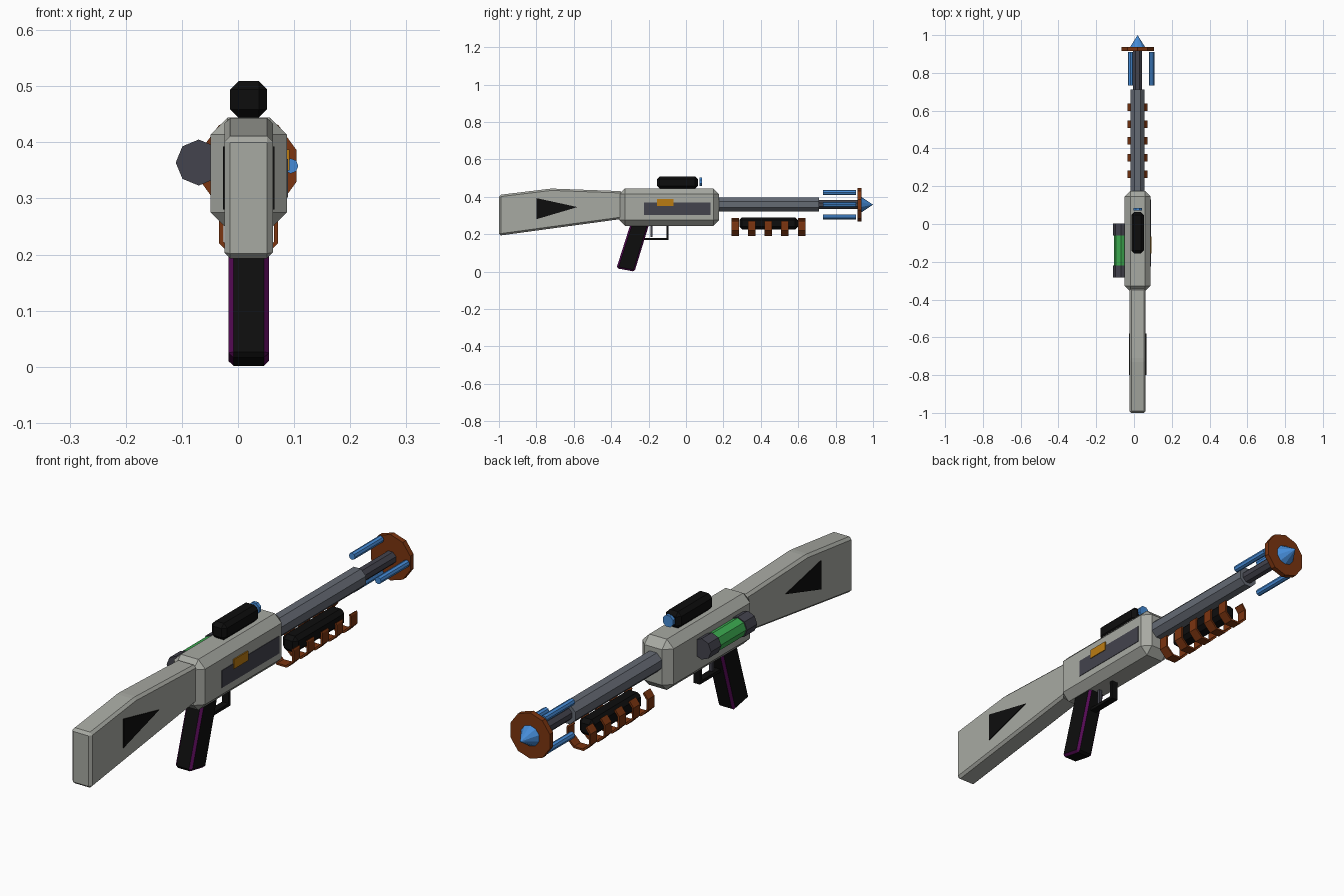
import bpy, bmesh, math
from mathutils import Vector

if "Cube" in bpy.data.objects:
    bpy.data.objects.remove(bpy.data.objects["Cube"])

CX = 0.019   # centre line of the rifle
AZ = 0.358   # height of the barrel axis


def material(name, r, g, b):
    m = bpy.data.materials.new(name)
    m.diffuse_color = (r, g, b, 1)
    m.use_nodes = True
    m.node_tree.nodes["Principled BSDF"].inputs["Base Color"].default_value = m.diffuse_color
    return m


GREY = material("light_grey", 0.39, 0.40, 0.365)
BLACK = material("black", 0.004, 0.004, 0.004)
DARK = material("dark_grey", 0.056, 0.056, 0.074)
SLATE = material("slate_grey", 0.13, 0.145, 0.175)
COPPER = material("copper_brown", 0.20, 0.035, 0.005)
BLUE = material("blue", 0.06, 0.26, 0.68)
GREEN = material("green", 0.045, 0.40, 0.08)
GOLD = material("amber", 0.50, 0.20, 0.006)
PURPLE = material("purple", 0.09, 0.003, 0.09)


def finish(name, bm, *mats):
    bmesh.ops.recalc_face_normals(bm, faces=bm.faces[:])
    me = bpy.data.meshes.new(name)
    bm.to_mesh(me)
    bm.free()
    for m in mats:
        me.materials.append(m)
    ob = bpy.data.objects.new(name, me)
    bpy.context.collection.objects.link(ob)
    return ob


def slab(name, profile, x0, x1, mat, bevel=0.0):
    """Extrude a (y, z) outline from x0 to x1 and chamfer its edges."""
    bm = bmesh.new()
    face = bm.faces.new([bm.verts.new((x0, y, z)) for y, z in profile])
    ext = bmesh.ops.extrude_face_region(bm, geom=[face])["geom"]
    verts = [v for v in ext if isinstance(v, bmesh.types.BMVert)]
    bmesh.ops.translate(bm, verts=verts, vec=(x1 - x0, 0, 0))
    bmesh.ops.recalc_face_normals(bm, faces=bm.faces[:])
    if bevel:
        bmesh.ops.bevel(bm, geom=bm.edges[:], offset=bevel, segments=1,
                        profile=0.5, affect='EDGES')
    return finish(name, bm, mat)


def box(name, x, y, z, mat, bevel=0.0):
    outline = [(y[0], z[0]), (y[1], z[0]), (y[1], z[1]), (y[0], z[1])]
    return slab(name, outline, x[0], x[1], mat, bevel)


def tube(name, stations, mat, n=8, x=CX, z=AZ, rot=0.0):
    """Loft n-gons along y through (y, radius) stations; radius 0 is a point."""
    bm = bmesh.new()
    rings = []
    for y, r in stations:
        angles = [rot + 2 * math.pi * i / n for i in range(n)]
        rings.append([bm.verts.new((x + r * math.cos(a), y, z + r * math.sin(a)))
                      for a in angles] if r else [bm.verts.new((x, y, z))])
    for a, b in zip(rings, rings[1:]):
        for i in range(n):
            j = (i + 1) % n
            top = [b[j], b[i]] if len(b) > 1 else [b[0]]
            bm.faces.new([a[i], a[j]] + top)
    for ring in (rings[0], rings[-1]):
        if len(ring) > 1:
            bm.faces.new(ring)
    return finish(name, bm, mat)


# Shoulder stock with triangular inlays on both sides
slab("stock", [(-1, 0.192), (-0.34, 0.282), (-0.34, 0.43), (-0.72, 0.444), (-1, 0.41)],
     CX - 0.043, CX + 0.043, GREY, 0.01)
for side, label in ((1, "right"), (-1, "left")):
    slab("stock_inlay_" + label, [(-0.80, 0.28), (-0.58, 0.345), (-0.80, 0.393)],
         CX + side * 0.04, CX + side * 0.046, BLACK)

# Receiver with side plates
box("receiver", (CX - 0.068, CX + 0.068), (-0.357, 0.176), (0.245, 0.444), GREY, 0.03)
box("side_plate", (CX + 0.064, CX + 0.070), (-0.225, 0.13), (0.302, 0.37), DARK)
box("side_switch", (CX + 0.065, CX + 0.073), (-0.155, -0.067), (0.35, 0.387), GOLD)

# Grip: the chamfers beside its left and right faces are purple
grip = slab("grip", [(-0.372, 0.018), (-0.275, 0.0), (-0.195, 0.26), (-0.295, 0.26)],
            CX - 0.036, CX + 0.036, BLACK, 0.009)
grip.data.materials.append(PURPLE)
for p in grip.data.polygons:
    if 0.3 < abs(p.normal.x) < 0.9:
        p.material_index = 1

# Trigger and guard
slab("trigger_guard", [(-0.225, 0.168), (-0.093, 0.168), (-0.093, 0.25), (-0.105, 0.25),
                       (-0.105, 0.18), (-0.225, 0.18)], CX - 0.014, CX + 0.014, BLACK)
box("trigger", (CX - 0.007, CX + 0.007), (-0.19, -0.178), (0.185, 0.25), DARK)

# Scope and its front lens
box("scope", (CX - 0.033, CX + 0.033), (-0.156, 0.063), (0.444, 0.509), BLACK, 0.015)
tube("scope_lens", [(0.072, 0.024), (0.085, 0.024)], BLUE, z=0.481, rot=math.pi / 8)

# Energy cell on the left side
tube("cell_glass", [(-0.225, 0.037), (-0.055, 0.037)], GREEN, x=-0.07, z=0.364)
for label, y0, y1 in (("rear", -0.283, -0.22), ("front", -0.06, 0.003)):
    tube("cell_cap_" + label, [(y0, 0.041), (y1, 0.041)], DARK, x=-0.07, z=0.364)

# Barrel, inner barrel, emitter disc and tip
tube("barrel", [(0.15, 0.041), (0.712, 0.041)], SLATE, rot=math.pi / 8)
tube("inner_barrel", [(0.70, 0.026), (0.93, 0.026)], DARK, rot=math.pi / 8)
tube("emitter_disc", [(0.917, 0.09), (0.938, 0.09)], COPPER, n=10, rot=math.pi / 10)
tube("emitter_tip", [(0.935, 0.043), (1.0, 0)], BLUE, n=10, rot=math.pi / 10)
for i in range(3):
    a = i * 2 * math.pi / 3
    tube("emitter_rod_%d" % (i + 1), [(0.732, 0.0135), (0.91, 0.0135)], BLUE,
         x=CX + 0.075 * math.cos(a), z=AZ + 0.075 * math.sin(a))

# Fore grip core hanging under the barrel
box("fore_grip", (CX - 0.033, CX + 0.033), (0.285, 0.598), (0.225, 0.29), BLACK, 0.015)

# Open coil bands around the fore grip
arc = [math.radians(d) for d in (127, 157.5, 202.5, 247.5, 292.5, 337.5, 382.5, 390)]
for k in range(5):
    y = 0.263 + k * 0.0887
    bm = bmesh.new()
    loops = []
    for a in arc:
        loops.append([bm.verts.new((CX + r * math.cos(a), y + s, 0.242 + r * math.sin(a)))
                      for r, s in ((0.049, -0.02), (0.057, -0.02),
                                   (0.057, 0.02), (0.049, 0.02))])
    for p, q in zip(loops, loops[1:]):
        for i in range(4):
            j = (i + 1) % 4
            bm.faces.new((p[i], p[j], q[j], q[i]))
    bm.faces.new(loops[0])
    bm.faces.new(loops[-1])
    finish("coil_band_%d" % (k + 1), bm, COPPER)
